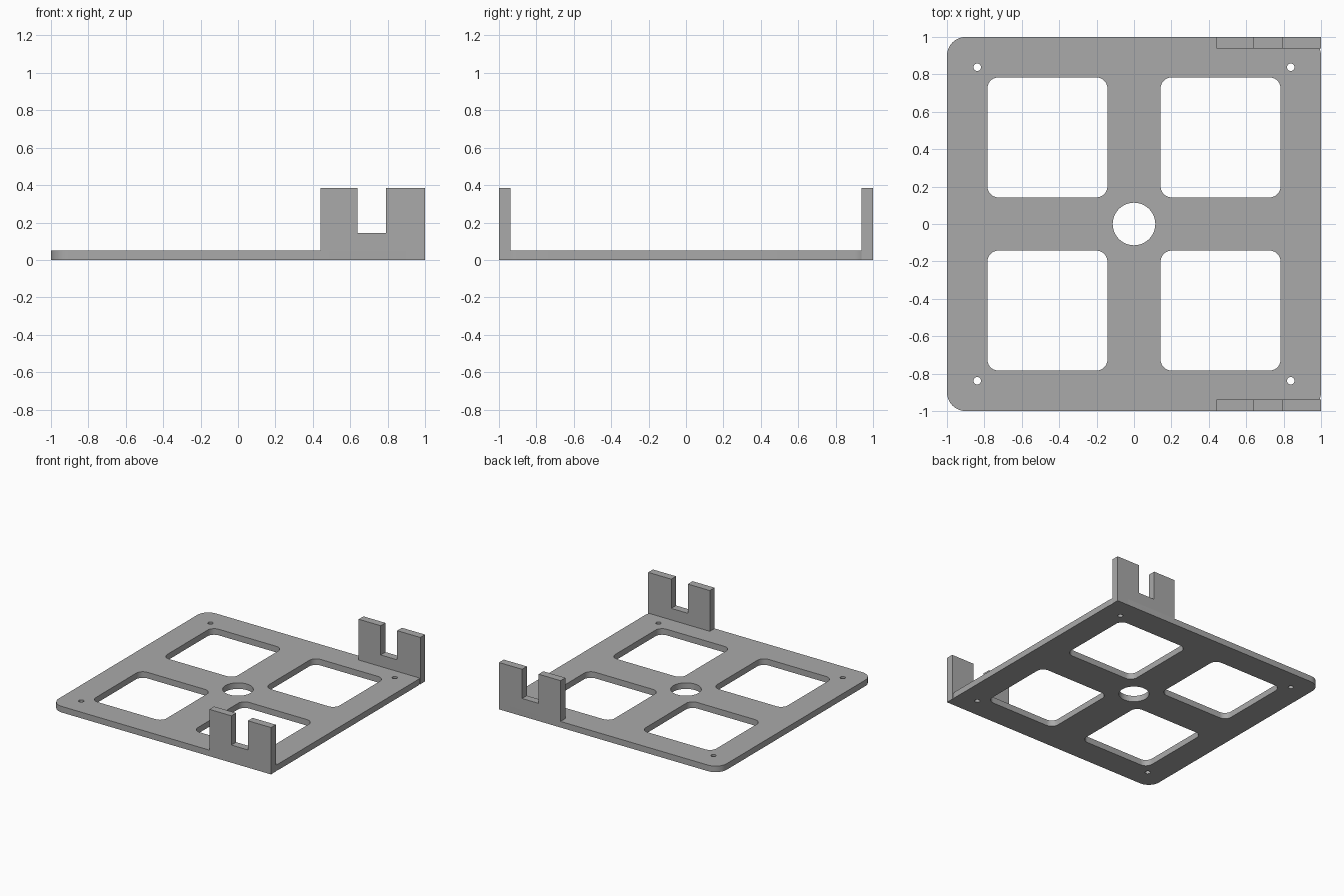
import bpy
from math import cos, sin, pi, radians

cube = bpy.data.objects.get("Cube")
if cube:
    bpy.data.objects.remove(cube, do_unlink=True)

THICK = 0.05      # base plate thickness
WALL = 0.062      # bracket thickness

grey = bpy.data.materials.new("plain grey")
grey.use_nodes = True
color = (0.40, 0.40, 0.40, 1)
grey.diffuse_color = color
grey.node_tree.nodes["Principled BSDF"].inputs["Base Color"].default_value = color


def circle(cx, cy, r, n=48):
    return [(cx + r * cos(2 * pi * i / n), cy + r * sin(2 * pi * i / n)) for i in range(n)]


def rounded_square(cx, cy, half, r, steps=10):
    pts = []
    for q, (sx, sy) in enumerate([(1, 1), (-1, 1), (-1, -1), (1, -1)]):
        for i in range(steps + 1):
            a = (q + i / steps) * pi / 2
            pts.append((cx + sx * (half - r) + r * cos(a), cy + sy * (half - r) + r * sin(a)))
    return pts


def extruded(name, outlines, depth):
    """Filled outline with holes, extruded and turned into a mesh object."""
    curve = bpy.data.curves.new(name, "CURVE")
    curve.dimensions = "2D"
    curve.fill_mode = "BOTH"
    curve.extrude = depth / 2
    for pts in outlines:
        spline = curve.splines.new("POLY")
        spline.points.add(len(pts) - 1)
        for p, (x, y) in zip(spline.points, pts):
            p.co = (x, y, 0, 1)
        spline.use_cyclic_u = True
    curve.materials.append(grey)
    obj = bpy.data.objects.new(name, curve)
    bpy.context.collection.objects.link(obj)
    bpy.ops.object.select_all(action="DESELECT")
    obj.select_set(True)
    bpy.context.view_layer.objects.active = obj
    bpy.ops.object.convert(target="MESH")
    obj = bpy.context.object
    obj.name = name
    bpy.ops.object.mode_set(mode="EDIT")
    bpy.ops.mesh.select_all(action="SELECT")
    bpy.ops.mesh.remove_doubles(threshold=0.0001)
    bpy.ops.mesh.normals_make_consistent(inside=False)
    bpy.ops.object.mode_set(mode="OBJECT")
    bpy.ops.object.shade_smooth_by_angle(angle=radians(30))
    return obj


# Base plate with four windows, a centre hole and corner screw holes
outlines = [rounded_square(0, 0, 1, 0.1), circle(0, 0, 0.114)]
for sx in (-1, 1):
    for sy in (-1, 1):
        outlines.append(rounded_square(sx * 0.463, sy * 0.463, 0.321, 0.06))
        outlines.append(circle(sx * 0.838, sy * 0.838, 0.02, 24))
plate = extruded("base_plate", outlines, THICK)
plate.location.z = THICK / 2

# Notched upright brackets at the front and back edges
profile = [(0.44, 0), (1, 0), (1, 0.385), (0.79, 0.385),
           (0.79, 0.145), (0.64, 0.145), (0.64, 0.385), (0.44, 0.385)]
for name, side in (("front_bracket", -1), ("back_bracket", 1)):
    bracket = extruded(name, [profile], WALL)
    bracket.rotation_euler.x = pi / 2
    bracket.location.y = side * (1 - WALL / 2)
